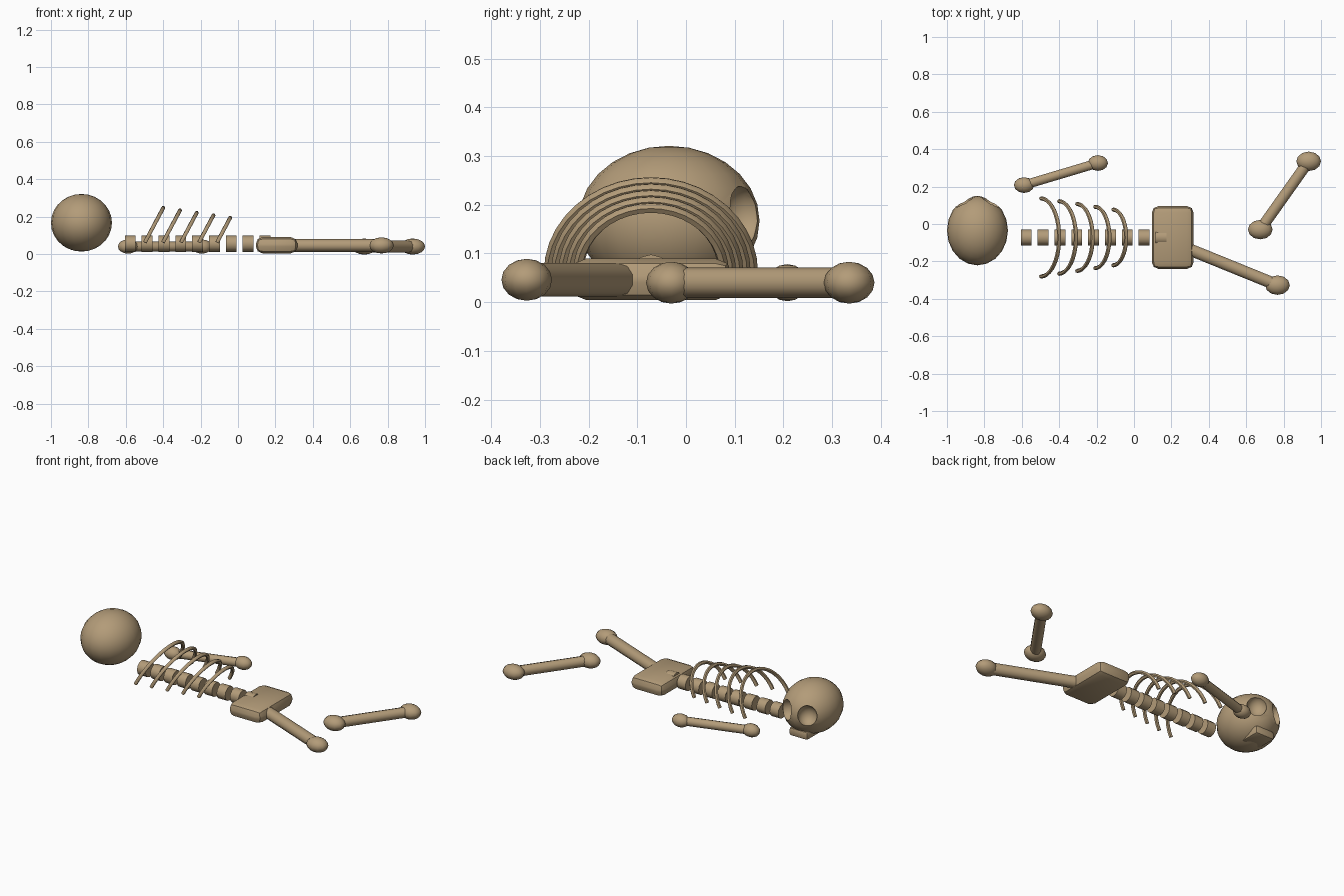
import bpy, math
from mathutils import Vector

default = bpy.data.objects.get("Cube")
if default:
    bpy.data.objects.remove(default, do_unlink=True)

bone = bpy.data.materials.new("old bone")
bone.use_nodes = True
COLOUR = (0.45, 0.33, 0.19, 1)
bone.diffuse_color = COLOUR
bone.node_tree.nodes["Principled BSDF"].inputs["Base Color"].default_value = COLOUR


def finish(name, angle=40):
    ob = bpy.context.object
    ob.name = name
    ob.data.materials.append(bone)
    bpy.ops.object.shade_smooth_by_angle(angle=math.radians(angle))
    return ob


def apply_modifier(ob, mod):
    bpy.context.view_layer.objects.active = ob
    bpy.ops.object.modifier_apply(modifier=mod.name)


def ball(name, loc, size, segments=16, rings=12):
    bpy.ops.mesh.primitive_uv_sphere_add(segments=segments, ring_count=rings, radius=1, location=loc)
    bpy.context.object.scale = size
    bpy.ops.object.transform_apply(location=False, rotation=False)
    return finish(name)


def rod(name, a, b, radius, sides=12):
    a, b = Vector(a), Vector(b)
    bpy.ops.mesh.primitive_cylinder_add(vertices=sides, radius=radius, depth=(b - a).length, location=(a + b) / 2)
    ob = bpy.context.object
    ob.rotation_euler = (b - a).to_track_quat('Z', 'Y').to_euler()
    return finish(name)


def rounded_box(name, loc, size, bevel, segments):
    bpy.ops.mesh.primitive_cube_add(size=1, location=loc)
    ob = bpy.context.object
    ob.scale = size
    bpy.ops.object.transform_apply(location=False, rotation=False)
    mod = ob.modifiers.new("bevel", 'BEVEL')
    mod.width, mod.segments = bevel, segments
    apply_modifier(ob, mod)
    return finish(name)


# Skull with two hollow eye sockets
HEAD = Vector((-0.837, -0.035, 0.167))
skull = ball("skull", HEAD, (0.163, 0.186, 0.154), 20, 14)
for side in (-1, 1):
    cutter = ball("socket_cutter", HEAD + Vector((side * 0.07, 0.155, 0.012)), (0.055, 0.055, 0.06))
    mod = skull.modifiers.new("socket", 'BOOLEAN')
    mod.operation, mod.solver, mod.object = 'DIFFERENCE', 'EXACT', cutter
    apply_modifier(skull, mod)
    bpy.data.objects.remove(cutter, do_unlink=True)
bpy.context.view_layer.objects.active = skull
bpy.ops.object.select_all(action='DESELECT')
skull.select_set(True)
bpy.ops.object.shade_smooth_by_angle(angle=math.radians(40))

# Jaw under the face
rounded_box("jaw", (-0.837, 0.045, 0.046), (0.125, 0.13, 0.05), 0.012, 2)

# Spine
for i in range(9):
    x = -0.576 + 0.09 * i
    rod(f"vertebra_{i + 1}", (x - 0.029, -0.072, 0.055), (x + 0.029, -0.072, 0.055), 0.043)

# Ribs: leaning half rings that shrink towards the pelvis
LEAN = math.radians(28)
for i in range(5):
    radius = 0.209 - 0.015 * i
    curve = bpy.data.curves.new("rib", 'CURVE')
    curve.dimensions = '3D'
    curve.bevel_depth, curve.bevel_resolution = 0.011, 1
    curve.use_fill_caps = True
    spline = curve.splines.new('POLY')
    steps = 20
    spline.points.add(steps)
    for k, point in enumerate(spline.points):
        t = math.pi * k / steps
        rise = radius * math.sin(t)
        point.co = (rise * math.sin(LEAN), radius * math.cos(t), rise * math.cos(LEAN), 1)
    ob = bpy.data.objects.new("rib", curve)
    ob.location = (-0.498 + 0.0965 * i, -0.072, 0.062)
    bpy.context.collection.objects.link(ob)
    bpy.ops.object.select_all(action='DESELECT')
    ob.select_set(True)
    bpy.context.view_layer.objects.active = ob
    bpy.ops.object.convert(target='MESH')
    finish(f"rib_{i + 1}", 60)

# Pelvis
rounded_box("pelvis", (0.207, -0.072, 0.047), (0.224, 0.336, 0.086), 0.036, 2)

# Limb bones: shaft, start, end, shaft radius, knob size
ARM, LEG = (0.054, 0.042, 0.038), (0.066, 0.052, 0.043)
limbs = [
    ("arm_bone", (-0.588, 0.208, 0.04), (-0.193, 0.326, 0.04), 0.026, ARM, True),
    ("thigh_bone", (0.24, -0.113, 0.046), (0.767, -0.327, 0.046), 0.034, LEG, False),
    ("shin_bone", (0.675, -0.03, 0.04), (0.934, 0.335, 0.04), 0.031, LEG, True),
]
for name, a, b, radius, knob, both in limbs:
    rod(name, a, b, radius, 10)
    ball(name + "_end_knob", b, knob, 12, 8)
    if both:
        ball(name + "_start_knob", a, knob, 12, 8)
